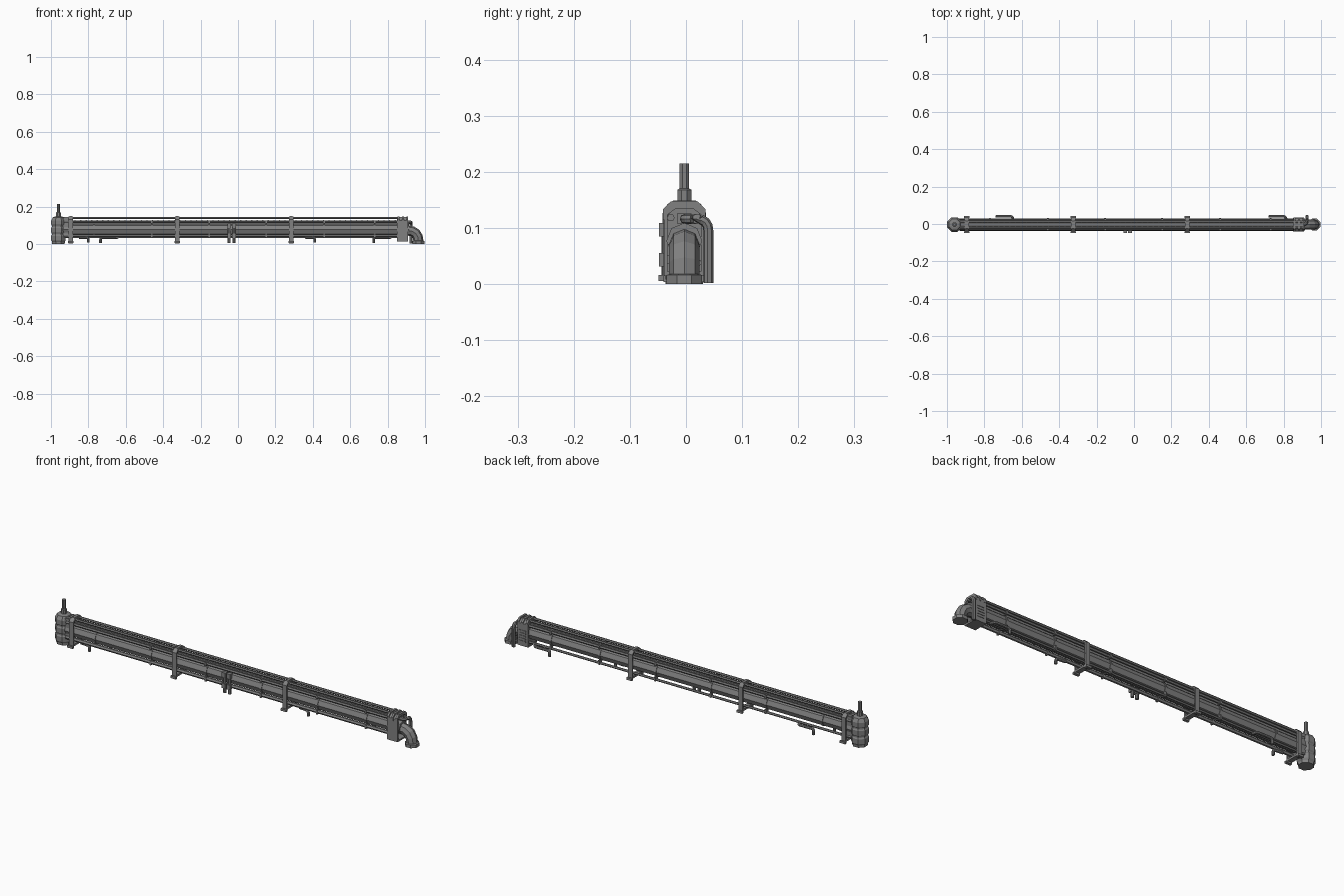
import bpy, bmesh, math
from mathutils import Vector

if "Cube" in bpy.data.objects:
    bpy.data.objects.remove(bpy.data.objects["Cube"])

YC = -0.003  # centre line of the assembly

# dark metal
METAL = bpy.data.materials.new("dark_metal")
METAL.diffuse_color = (0.22, 0.22, 0.22, 1)
METAL.use_nodes = True
METAL.node_tree.nodes["Principled BSDF"].inputs["Base Color"].default_value = METAL.diffuse_color


def add_object(name, me):
    me.materials.clear()
    me.materials.append(METAL)
    for p in me.polygons:
        p.use_smooth = False
        p.material_index = 0
    ob = bpy.data.objects.new(name, me)
    bpy.context.collection.objects.link(ob)
    return ob


def finish(name, bm):
    bmesh.ops.recalc_face_normals(bm, faces=bm.faces)
    me = bpy.data.meshes.new(name)
    bm.to_mesh(me)
    bm.free()
    return add_object(name, me)


def box(name, x0, x1, y0, y1, z0, z1):
    bm = bmesh.new()
    bmesh.ops.create_cube(bm, size=1)
    for v in bm.verts:
        v.co = Vector(((x0 + x1) / 2 + v.co.x * (x1 - x0),
                       (y0 + y1) / 2 + v.co.y * (y1 - y0),
                       (z0 + z1) / 2 + v.co.z * (z1 - z0)))
    return finish(name, bm)


def extrude_x(name, prof, x0, x1):
    bm = bmesh.new()
    f = bm.faces.new([bm.verts.new((x0, y, z)) for y, z in prof])
    r = bmesh.ops.extrude_face_region(bm, geom=[f])
    vs = [g for g in r['geom'] if isinstance(g, bmesh.types.BMVert)]
    bmesh.ops.translate(bm, verts=vs, vec=(x1 - x0, 0, 0))
    # keep the starting cap so the part is closed
    if not any(all(abs(v.co.x - x0) < 1e-6 for v in g.verts) for g in bm.faces):
        bmesh.ops.holes_fill(bm, edges=bm.edges)
    return finish(name, bm)


def lathe(name, prof, x, y, sides):
    bm = bmesh.new()
    rings = []
    for r, z in prof:
        rings.append([bm.verts.new((x + r * math.cos(2 * math.pi * (i + .5) / sides),
                                    y + r * math.sin(2 * math.pi * (i + .5) / sides), z))
                      for i in range(sides)])
    for a, b in zip(rings, rings[1:]):
        for i in range(sides):
            j = (i + 1) % sides
            bm.faces.new((a[i], a[j], b[j], b[i]))
    bm.faces.new(rings[0])
    bm.faces.new(rings[-1])
    return finish(name, bm)


def pipe(name, pts, r, bend=0.0, res=2, steps=4):
    pts = [Vector(p) for p in pts]
    path = [pts[0]]
    for a, b, c in zip(pts, pts[1:], pts[2:]):
        p, q = b + (a - b).normalized() * bend, b + (c - b).normalized() * bend
        for i in range(steps + 1):
            t = i / steps
            path.append(p * (1 - t) ** 2 + b * (2 * t * (1 - t)) + q * t * t)
    path.append(pts[-1])
    cu = bpy.data.curves.new(name, 'CURVE')
    cu.dimensions = '3D'
    cu.bevel_depth = r
    cu.bevel_resolution = res
    cu.use_fill_caps = True
    sp = cu.splines.new('POLY')
    sp.points.add(len(path) - 1)
    for s, co in zip(sp.points, path):
        s.co = (*co, 1)
    tmp = bpy.data.objects.new(name + "_curve", cu)
    bpy.context.collection.objects.link(tmp)
    dg = bpy.context.evaluated_depsgraph_get()
    me = bpy.data.meshes.new_from_object(tmp.evaluated_get(dg))
    bpy.data.objects.remove(tmp)
    return add_object(name, me)


def arch(w, top, bottom, wall, c=0.014):
    # inverted U section with chamfered shoulders
    h, i = w, w - wall
    s = [(-h, bottom), (-h, top - c), (-h + c, top), (h - c, top), (h, top - c), (h, bottom),
         (i, bottom), (i, top - c - wall * .4), (i - c, top - wall),
         (-i + c, top - wall), (-i, top - c - wall * .4), (-i, bottom)]
    return [(y + YC, z) for y, z in s]


# main pipe and its collars
pipe("main_pipe", [(-0.95, YC, 0.077), (0.915, YC, 0.077)], 0.032, res=2)
for x in (-0.77, -0.46, -0.155, 0.15, 0.46, 0.73):
    pipe("pipe_collar", [(x - .005, YC, 0.077), (x + .005, YC, 0.077)], 0.035, res=2)

# long service lines either side, the front lower one tucked against the pipe
for s in (-1, 1):
    pipe("top_rail", [(-0.93, YC + s * .015, 0.139), (0.90, YC + s * .015, 0.139)], 0.006, res=1)
    pipe("shoulder_line", [(-0.93, YC + s * .024, 0.118), (0.90, YC + s * .024, 0.118)], 0.007, res=1)
    z, r = (.044, .009) if s < 0 else (.038, .006)
    pipe("lower_line", [(-0.93, YC + s * .025, z), (0.88, YC + s * .025, z)], r, res=1)
    for x in (-0.46, -0.155, 0.15, 0.46, 0.73):
        box("line_clip", x - .004, x + .004, YC + s * .024 - .009, YC + s * .024 + .009, .109, .127)
        box("line_clip", x - .004, x + .004, YC + s * .025 - .009, YC + s * .025 + .009, .032, .054)
box("top_tray", -0.92, 0.88, YC - .013, YC + .013, .108, .126)
for i in range(60):
    x = -0.90 + i * .0295
    box("tray_rung", x - .003, x + .003, YC - .013, YC + .013, .126, .129)

# support brackets with feet
for x in (-0.895, -0.325, 0.285):
    extrude_x("support_bracket", arch(.037, .146, .004, .007), x - .012, x + .012)
    extrude_x("bracket_band", arch(.030, .149, .125, .012, .010), x - .007, x + .007)
    box("bracket_sill", x - .012, x + .012, YC - .034, YC + .034, .012, .022)
    for s in (-1, 1):
        box("bracket_foot", x - .015, x + .015, YC + s * .041 - .005, YC + s * .041 + .005, .005, .016)

# end housing, open towards the elbow
extrude_x("end_housing", arch(.036, .140, .018, .006), 0.85, 0.91)
box("housing_floor", 0.85, 0.91, YC - .036, YC + .036, .014, .022)
extrude_x("housing_back", [(-.036, .02), (-.036, .12), (-.02, .135), (.014, .135), (.03, .12), (.03, .02)],
          0.852, 0.858)
for x in (0.858, 0.882, 0.905):
    extrude_x("housing_rib", arch(.038, .147, .115, .008), x - .005, x + .005)
for i in range(5):
    z = .035 + i * .013
    box("housing_louvre", .862, .900, YC + .0355, YC + .0385, z, z + .006)

# outlet elbow with flange
pipe("outlet_elbow", [(0.89, YC, .072), (0.965, YC, .072), (0.965, YC, .004)], .027, bend=.06, res=2)
lathe("outlet_flange", [(.034, 0), (.034, .016), (.028, .018)], .965, YC, 8)

# small drain pipe looping over the right end
pipe("side_drain", [(.885, -.002, .116), (.925, -.002, .116), (.925, .04, .116), (.925, .04, .002)],
     .009, bend=.022)

# octagonal tower with vent stack
lathe("tower", [(.036, 0), (.037, .012), (.042, .02), (.042, .044), (.038, .05), (.038, .056),
                (.042, .062), (.042, .086), (.038, .092), (.038, .098), (.042, .104),
                (.042, .126), (.032, .143), (.018, .147)], -.96, YC, 8)
lathe("vent_stack", [(.0135, .14), (.0135, .168), (.0095, .17), (.0095, .215)], -.96, YC, 8)
box("tower_coupling", -.935, -.905, YC - .026, YC + .026, .035, .138)

# paired front risers with narrow clamps
for x in (-.047, -.021):
    pipe("front_riser", [(x, -.015, .103), (x, -.036, .103), (x, -.036, .006)], .008, bend=.012)
    for z in (.097, .043):
        box("riser_clamp", x - .010, x + .010, -.048, -.03, z - .012, z + .012)

# hooked drains below front and back
for x in (-.80, .41):
    pipe("front_hook", [(x - .05, -.025, .035), (x, -.030, .035), (x, -.030, .008)], .007, bend=.012)
for x, d in ((-.735, 1), (.725, 1)):
    pipe("back_hook", [(x + d * .09, .02, .034), (x + d * .085, .041, .034),
                       (x, .041, .034), (x, .041, .006)], .007, bend=.012)
